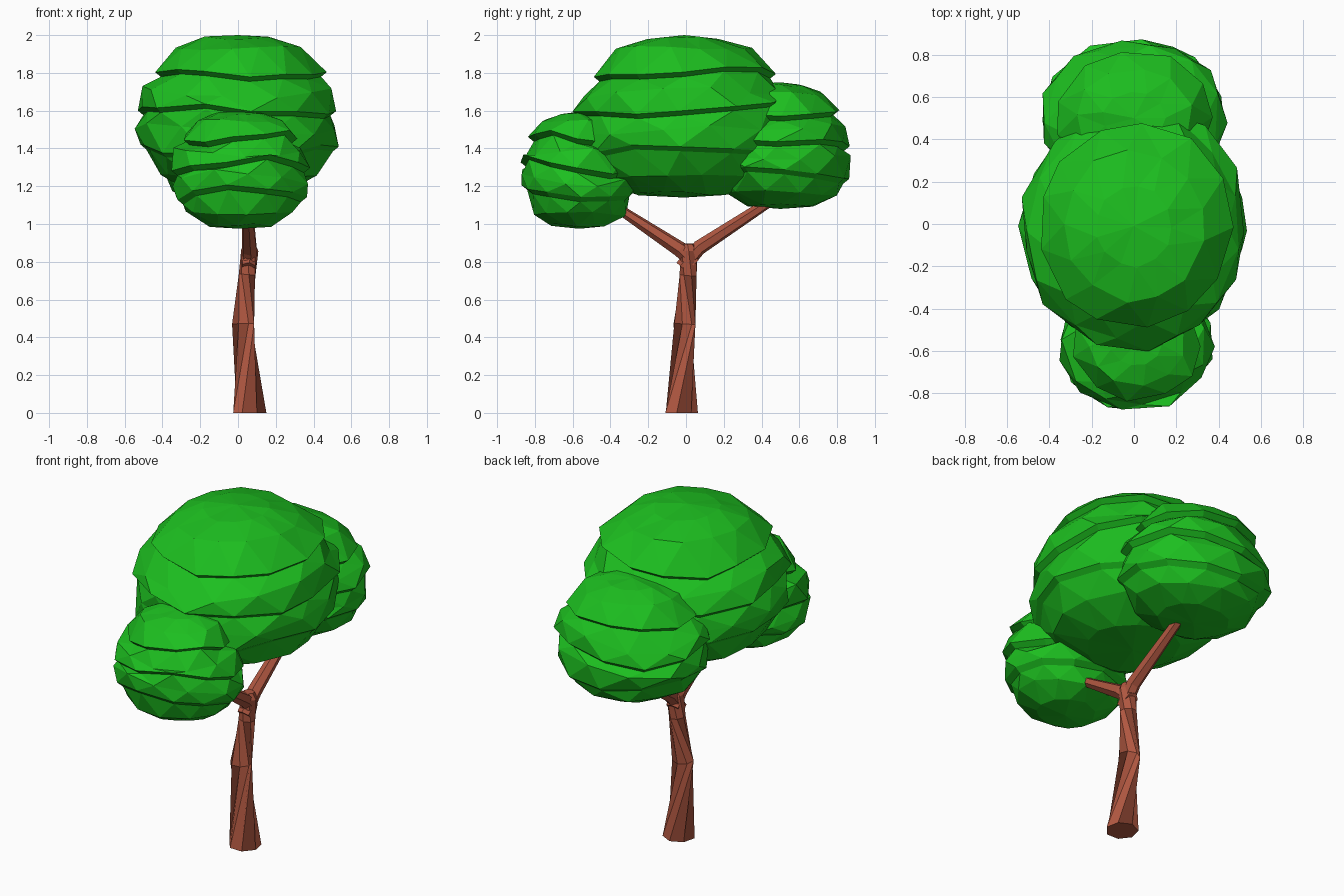
import bpy, bmesh, math, random
from mathutils import Vector

if "Cube" in bpy.data.objects:
    bpy.data.objects.remove(bpy.data.objects["Cube"])

# materials
def make_mat(name, color):
    m = bpy.data.materials.new(name)
    m.diffuse_color = color
    m.use_nodes = True
    m.node_tree.nodes["Principled BSDF"].inputs["Base Color"].default_value = m.diffuse_color
    return m

green = make_mat("leaf_green", (0.012, 0.52, 0.014, 1))
brown = make_mat("bark_brown", (0.43, 0.095, 0.052, 1))

def finish(bm, name, mat):
    bmesh.ops.recalc_face_normals(bm, faces=bm.faces)
    me = bpy.data.meshes.new(name)
    bm.to_mesh(me)
    bm.free()
    me.materials.append(mat)
    ob = bpy.data.objects.new(name, me)
    bpy.context.collection.objects.link(ob)
    return ob

# tapered limb lofted along a path of (point, radius)
def limb(name, path, sides):
    bm = bmesh.new()
    pts = [Vector(p) for p, r in path]
    rings = []
    for k, (p, r) in enumerate(path):
        d = pts[min(k + 1, len(pts) - 1)] - pts[max(k - 1, 0)]
        if k == 0 and p[2] == 0:
            d = Vector((0, 0, 1))
        q = d.to_track_quat('Z', 'X')
        rings.append([bm.verts.new(pts[k] + q @ Vector((r * math.cos(a), r * math.sin(a), 0)))
                      for a in (math.tau * i / sides + 0.2 for i in range(sides))])
    for lo, hi in zip(rings, rings[1:]):
        for i in range(sides):
            j = (i + 1) % sides
            bm.faces.new((lo[i], lo[j], hi[j], hi[i]))
    bm.faces.new(rings[0])
    bm.faces.new(rings[-1])
    return finish(bm, name, brown)

# leafy clump: faceted rings with stepped overhanging layers
PROFILE = [(0.33, 0.96, False), (0.62, 0.84, False), (0.85, 0.54, True),
           (0.94, 0.28, False), (1.0, 0.08, True), (0.99, -0.17, False),
           (0.97, -0.42, True), (0.78, -0.74, False), (0.46, -0.95, False)]

def clump(name, center, radii, seed, segs=12, step=0.032, tilt=0.0, wave=0.025):
    rnd = random.Random(seed)
    bm = bmesh.new()
    c, (rx, ry, rz) = Vector(center), radii
    top = bm.verts.new(c + Vector((0, 0, rz)))
    bottom = bm.verts.new(c - Vector((0, 0, rz)))
    prev, half = None, 0
    for r, z, ledge in PROFILE:
        ring, under = [], []
        phase = rnd.uniform(0, math.tau)
        w = wave if abs(z) < 0.7 else wave * 0.3
        for i in range(segs):
            a = math.tau * (i + half * 0.5 + rnd.uniform(-0.12, 0.12)) / segs
            k = r * rnd.uniform(0.97, 1.035)
            x, y = rx * k * math.cos(a), ry * k * math.sin(a)
            h = rz * z + w * math.sin(2 * a + phase) + rnd.uniform(-w, w) * 0.6
            h += tilt * y * (1 - abs(z))
            ring.append(bm.verts.new(c + Vector((x, y, h))))
            if ledge:
                s = 1 - step / math.hypot(x, y)
                under.append(bm.verts.new(c + Vector((x * s, y * s, h - step * 0.8))))
        for i in range(segs):
            j = (i + 1) % segs
            if prev is None:
                bm.faces.new((top, ring[i], ring[j]))
            else:
                bm.faces.new((prev[i], prev[j], ring[i]))
                bm.faces.new((prev[j], ring[j], ring[i]))
            if ledge:
                bm.faces.new((ring[i], ring[j], under[j], under[i]))
        prev, half = (under if ledge else ring), half + 1
    for i in range(segs):
        bm.faces.new((prev[i], prev[(i + 1) % segs], bottom))
    return finish(bm, name, green)

# trunk and forked branches
limb("trunk", [((0.063, -0.027, 0), 0.09), ((0.026, -0.01, 0.47), 0.06),
               ((0.05, 0.012, 0.73), 0.046), ((0.06, 0.015, 0.86), 0.048),
               ((0.062, 0.015, 0.895), 0.03)], 7)
limb("front_branch", [((0.055, 0.045, 0.79), 0.04), ((0.06, -0.03, 0.865), 0.042),
                      ((0.05, -0.31, 1.05), 0.028), ((0.045, -0.38, 1.1), 0.026)], 6)
limb("back_branch", [((0.055, -0.02, 0.77), 0.04), ((0.06, 0.07, 0.875), 0.04),
                     ((0.05, 0.43, 1.11), 0.028), ((0.05, 0.5, 1.16), 0.026)], 6)

# foliage
clump("main_foliage", (0, -0.01, 1.57), (0.535, 0.58, 0.43), 4, segs=13, step=0.03)
clump("back_foliage", (0, 0.5, 1.415), (0.44, 0.38, 0.335), 11, segs=11, tilt=-0.08)
clump("front_foliage", (0.01, -0.565, 1.285), (0.365, 0.315, 0.31), 7, segs=11, tilt=-0.08)
